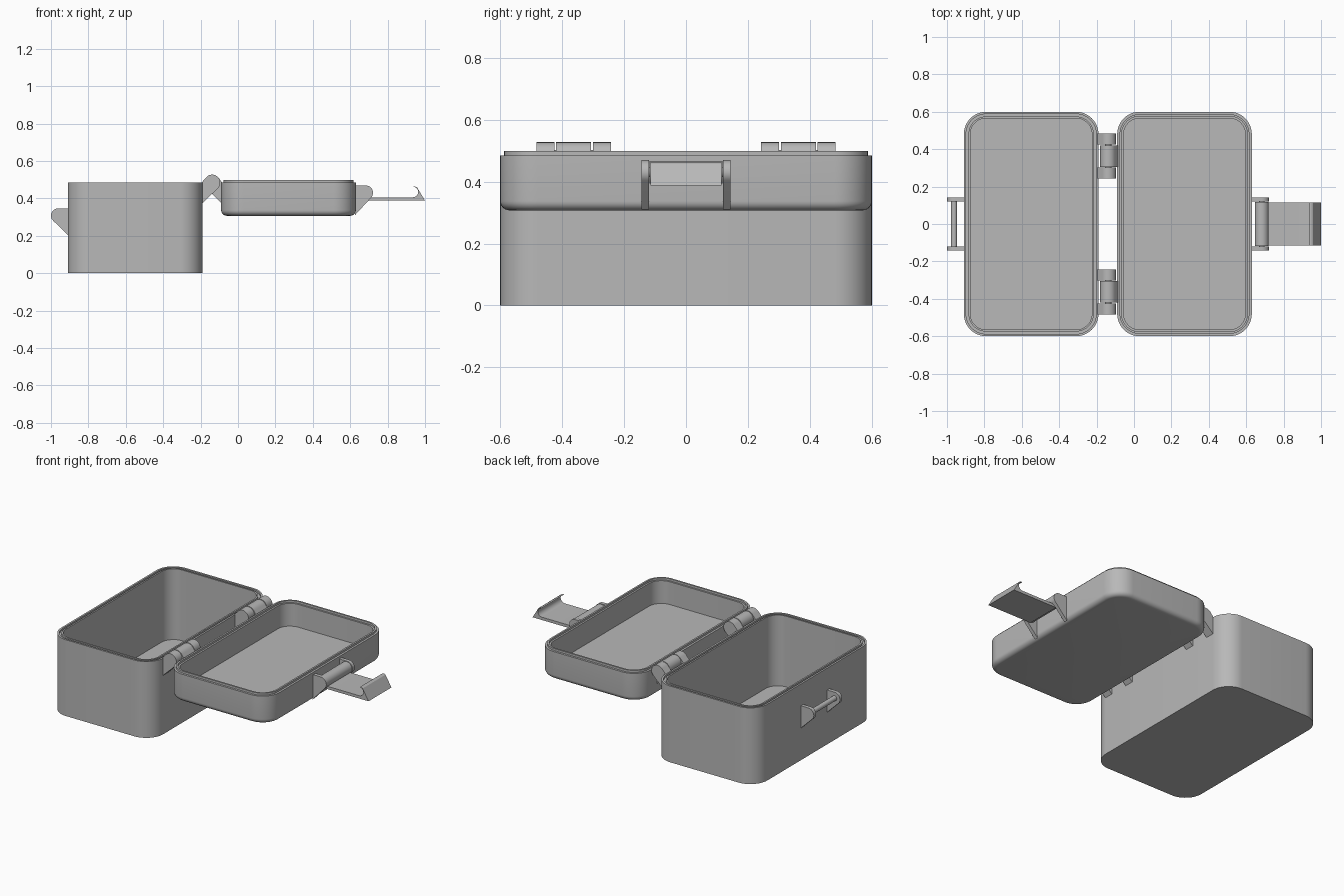
import bpy, bmesh, math

cube = bpy.data.objects.get("Cube")
if cube:
    bpy.data.objects.remove(cube, do_unlink=True)

grey = bpy.data.materials.new("plain grey")
grey.use_nodes = True
COLOUR = (0.48, 0.48, 0.48, 1)
grey.diffuse_color = COLOUR
grey.node_tree.nodes["Principled BSDF"].inputs["Base Color"].default_value = COLOUR


def finish(name, bm):
    bmesh.ops.recalc_face_normals(bm, faces=bm.faces)
    mesh = bpy.data.meshes.new(name)
    bm.to_mesh(mesh)
    bm.free()
    mesh.materials.append(grey)
    obj = bpy.data.objects.new(name, mesh)
    bpy.context.collection.objects.link(obj)
    bpy.ops.object.select_all(action='DESELECT')
    obj.select_set(True)
    bpy.context.view_layer.objects.active = obj
    bpy.ops.object.shade_smooth_by_angle(angle=math.radians(32))
    return obj


def arc(cx, cz, r, start=0, end=360, steps=32):
    return [(cx + r * math.cos(math.radians(start + (end - start) * i / steps)),
             cz + r * math.sin(math.radians(start + (end - start) * i / steps)))
            for i in range(steps + 1)]


def tub(name, cx, profile, half_x=0.36, half_y=0.6, radius=0.12):
    """Skin rounded-rectangle rings given as (inset, height), capped at both ends."""
    bm = bmesh.new()
    rings = []
    for inset, z in profile:
        r = radius - inset
        ring = []
        for k, (sx, sy) in enumerate([(1, 1), (-1, 1), (-1, -1), (1, -1)]):
            corner = arc(cx + sx * (half_x - radius), sy * (half_y - radius),
                         r, 90 * k, 90 * k + 90, 12)
            ring += [bm.verts.new((x, y, z)) for x, y in corner]
        rings.append(ring)
    for a, b in zip(rings, rings[1:]):
        for i in range(len(a)):
            j = (i + 1) % len(a)
            bm.faces.new((a[i], a[j], b[j], b[i]))
    bm.faces.new(rings[0])
    bm.faces.new(rings[-1])
    return finish(name, bm)


def prism(name, outline, y0, y1):
    """Extrude an x-z outline along y."""
    bm = bmesh.new()
    face = bm.faces.new([bm.verts.new((x, y0, z)) for x, z in outline])
    new = bmesh.ops.extrude_face_region(bm, geom=[face])["geom"]
    verts = [v for v in new if isinstance(v, bmesh.types.BMVert)]
    bmesh.ops.translate(bm, verts=verts, vec=(0, y1 - y0, 0))
    return finish(name, bm)


def lug(name, centre, r, wall, y0, y1):
    """Round-ended lug: hull of a circle and its wall contact points."""
    bm = bmesh.new()
    for y in (y0, y1):
        for x, z in arc(*centre, r)[:-1] + wall:
            bm.verts.new((x, y, z))
    out = bmesh.ops.convex_hull(bm, input=bm.verts)
    loose = {v for v in out["geom_interior"] + out["geom_unused"]
             if isinstance(v, bmesh.types.BMVert)}
    bmesh.ops.delete(bm, geom=list(loose), context='VERTS')
    bmesh.ops.dissolve_limit(bm, angle_limit=0.02, verts=bm.verts, edges=bm.edges)
    return finish(name, bm)


def rod(name, centre, r, y0, y1):
    return prism(name, arc(*centre, r)[:-1], y0, y1)


# Box body with a seal groove in its rim
RIM = 0.485
tub("box_body", -0.55, [(0, 0), (0, RIM), (0.012, RIM), (0.012, RIM - 0.012),
                        (0.025, RIM - 0.012), (0.025, RIM), (0.035, RIM),
                        (0.035, 0.035)])

# Open lid with rounded outer edge and raised seal lip
edge = [(0.03 - 0.03 * math.sin(a), 0.337 - 0.03 * math.cos(a))
        for a in [math.pi / 2 * i / 6 for i in range(7)]]
tub("lid", 0.27, edge + [(0, RIM), (0.013, RIM), (0.013, RIM + 0.013),
                         (0.024, RIM + 0.013), (0.024, RIM), (0.035, RIM),
                         (0.035, 0.34)])

# Hinges: outer knuckles on the box, middle knuckle on the lid, pin through all
PIN = (-0.138, 0.484)
for side, label in ((1, "back"), (-1, "front")):
    for a, b, part in ((0.242, 0.301, "inner"), (0.425, 0.483, "outer")):
        lug(f"{label}_hinge_{part}_knuckle", PIN, 0.043,
            [(-0.195, 0.484), (-0.195, 0.37)], side * a, side * b)
    lug(f"{label}_hinge_lid_knuckle", PIN, 0.043,
        [(-0.085, 0.484), (-0.085, 0.37)], side * 0.306, side * 0.42)
    rod(f"{label}_hinge_pin", PIN, 0.018, side * 0.245, side * 0.48)

# Ears for the catch bar and for the latch pivot
BAR = (-0.962, 0.308)
PIVOT = (0.683, 0.43)
for side, label in ((1, "back"), (-1, "front")):
    lug(f"{label}_catch_ear", BAR, 0.038,
        [(-0.905, 0.346), (-0.905, 0.2)], side * 0.12, side * 0.143)
    lug(f"{label}_latch_ear", PIVOT, 0.039,
        [(0.625, 0.469), (0.625, 0.31)], side * 0.12, side * 0.143)
rod("catch_bar", BAR, 0.016, -0.125, 0.125)
rod("latch_pivot_pin", PIVOT, 0.016, -0.125, 0.125)

# Latch: barrel, flat arm and hooked tip
rod("latch_barrel", PIVOT, 0.037, -0.118, 0.118)
hook = arc(0.935, 0.434, 0.028, -90, 60, 12)
prism("latch_arm", [(0.683, 0.388), (1.0, 0.388), (0.958, 0.458), (0.948, 0.463),
                    (0.938, 0.462)] + hook[::-1] + [(0.683, 0.406)],
      -0.115, 0.115)
